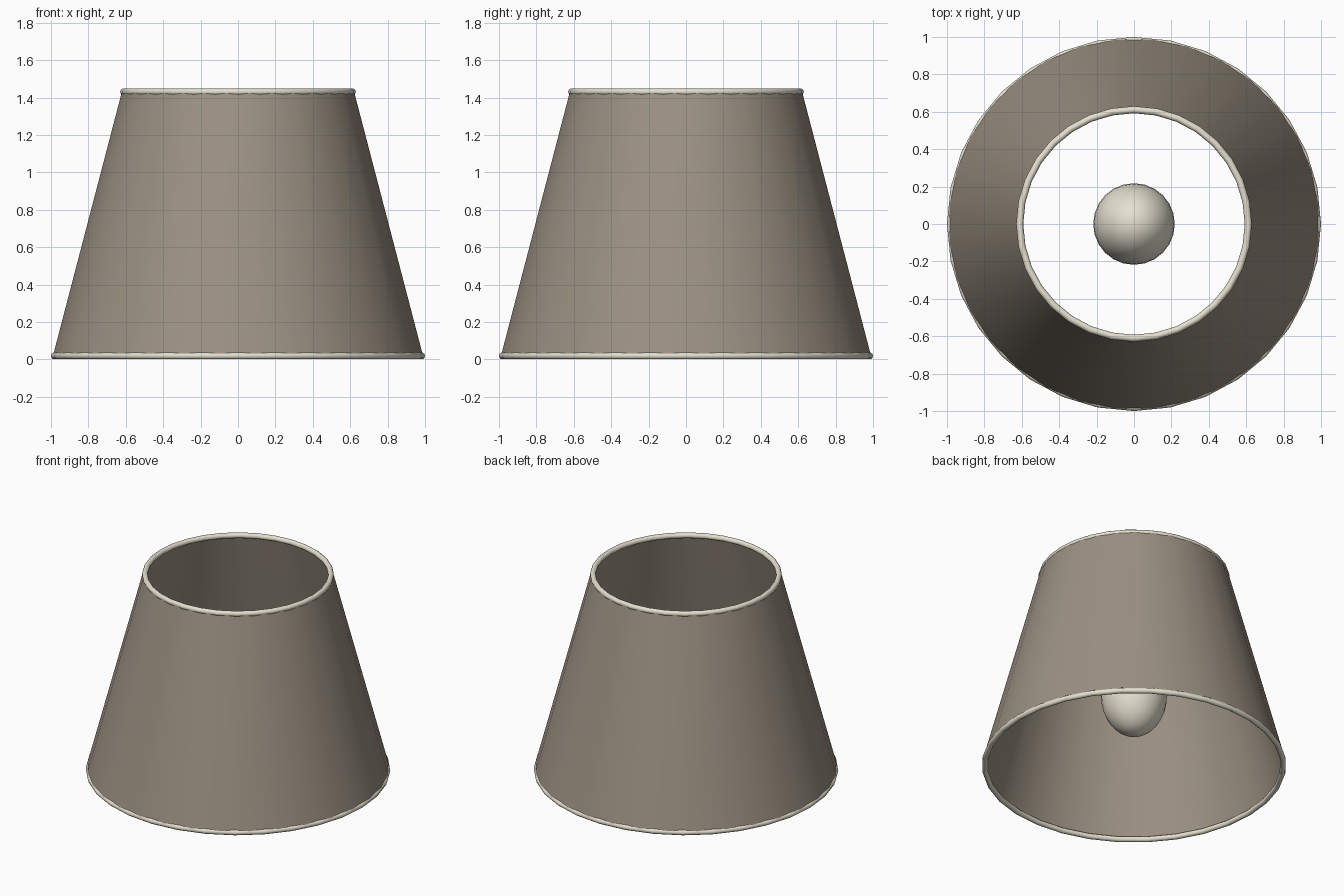
import bpy, bmesh, math

if "Cube" in bpy.data.objects:
    bpy.data.objects.remove(bpy.data.objects["Cube"])

SIDES = 32


def material(name, rgb):
    m = bpy.data.materials.new(name)
    m.diffuse_color = (*rgb, 1.0)
    m.use_nodes = True
    m.node_tree.nodes["Principled BSDF"].inputs["Base Color"].default_value = m.diffuse_color
    return m


taupe = material("taupe_fabric", (0.33, 0.285, 0.225))
cream = material("warm_cream", (0.78, 0.74, 0.62))


def finish(ob, name, mat):
    ob.name = name
    ob.data.materials.clear()
    ob.data.materials.append(mat)
    for p in ob.data.polygons:
        p.use_smooth = True


def rim(name, radius, z):
    bpy.ops.mesh.primitive_torus_add(major_radius=radius, minor_radius=0.019,
                                     major_segments=SIDES, minor_segments=10,
                                     location=(0, 0, z))
    finish(bpy.context.object, name, cream)


# Open tapered shade, its corners half a step round from the rim corners
bm = bmesh.new()
rings = []
for r, z in ((0.994, 0.02), (0.624, 1.43)):
    angles = [(i + 0.5) * math.tau / SIDES for i in range(SIDES)]
    rings.append([bm.verts.new((r * math.cos(a), r * math.sin(a), z)) for a in angles])
for i in range(SIDES):
    j = (i + 1) % SIDES
    bm.faces.new((rings[0][i], rings[0][j], rings[1][j], rings[1][i]))
mesh = bpy.data.meshes.new("shade")
bm.to_mesh(mesh)
bm.free()
shade = bpy.data.objects.new("shade", mesh)
bpy.context.collection.objects.link(shade)
finish(shade, "shade", taupe)

# Rolled rims at both openings
rim("bottom_rim", 0.981, 0.019)
rim("top_rim", 0.611, 1.43)

# Slightly elongated bulb hanging inside
bpy.ops.mesh.primitive_uv_sphere_add(segments=24, ring_count=16, radius=0.218,
                                     location=(0, 0, 0.55))
bulb = bpy.context.object
bulb.scale = (1, 1, 1.35)
finish(bulb, "bulb", cream)
